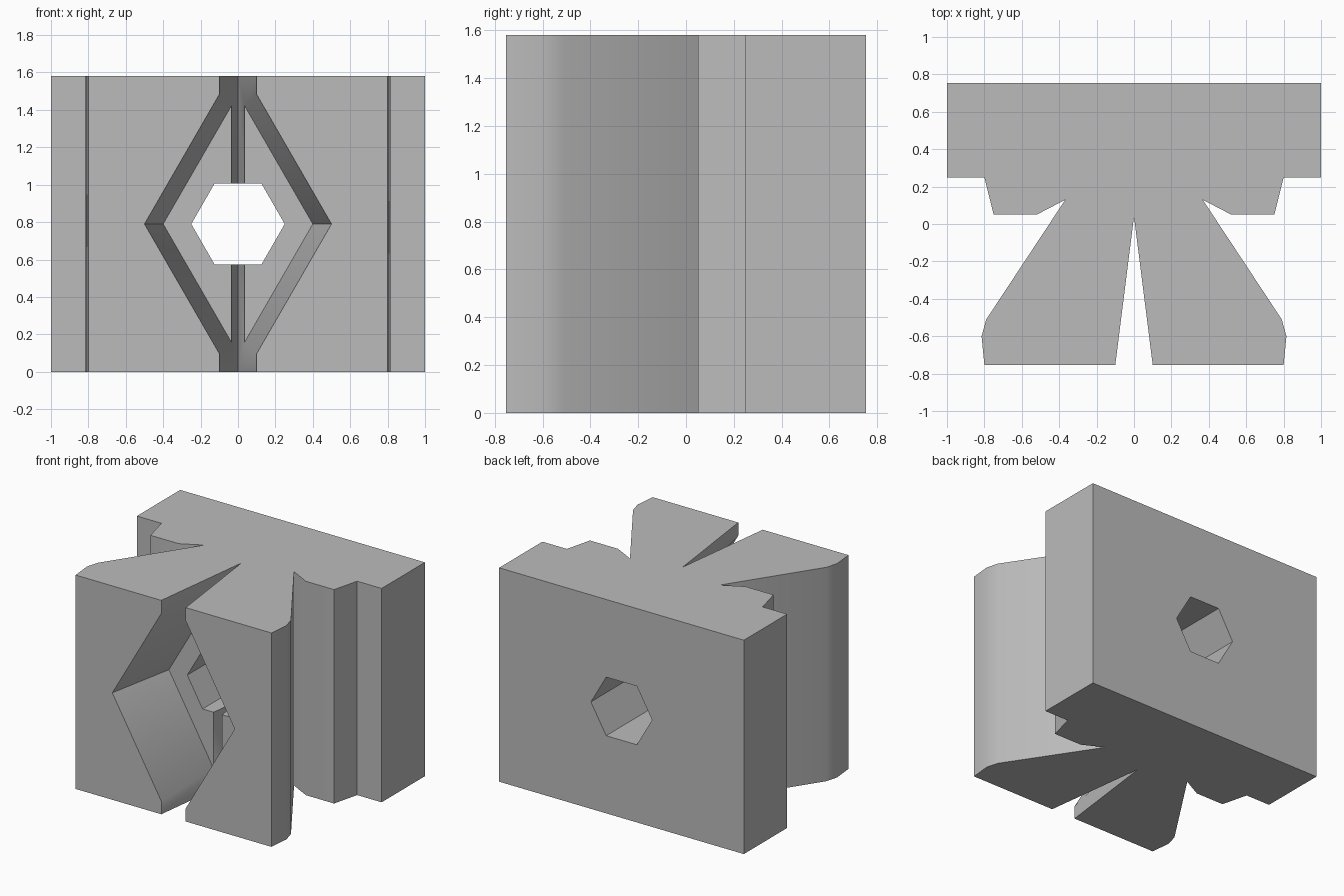
import bpy, bmesh, math

cube = bpy.data.objects.get("Cube")
if cube:
    bpy.data.objects.remove(cube, do_unlink=True)

HEIGHT, FRONT, BACK = 1.58, -0.753, 0.753
MID = HEIGHT / 2

grey = bpy.data.materials.new("plain grey")
grey.use_nodes = True
colour = (0.5, 0.5, 0.5, 1)
grey.diffuse_color = colour
grey.node_tree.nodes["Principled BSDF"].inputs["Base Color"].default_value = colour


def loft(name, ring_a, ring_b):
    """Solid between two matching rings of points."""
    bm = bmesh.new()
    a = [bm.verts.new(p) for p in ring_a]
    b = [bm.verts.new(p) for p in ring_b]
    bm.faces.new(a)
    bm.faces.new(b)
    for i in range(len(a)):
        j = (i + 1) % len(a)
        bm.faces.new((a[i], a[j], b[j], b[i]))
    bmesh.ops.recalc_face_normals(bm, faces=bm.faces)
    mesh = bpy.data.meshes.new(name)
    bm.to_mesh(mesh)
    bm.free()
    ob = bpy.data.objects.new(name, mesh)
    bpy.context.collection.objects.link(ob)
    ob.data.materials.append(grey)
    return ob


# Block: mirrored plan profile, from the slot's inner tip round to the back
half = [(0.1, FRONT), (0.8, FRONT), (0.815, -0.6), (0.79, -0.51),
        (0.42, 0.05), (0.367, 0.13), (0.52, 0.05), (0.75, 0.05),
        (0.8, 0.248), (1, 0.248), (1, BACK)]
plan = [(0, 0.04)] + half + [(-x, y) for x, y in reversed(half)]
block = loft("slotted_block", [(x, y, 0) for x, y in plan],
             [(x, y, HEIGHT) for x, y in plan])


# Diamond recess, narrowing towards its flat floor
def diamond(y, r):
    tall = r * math.sqrt(3)
    return [(r, y, MID), (0, y, MID + tall), (-r, y, MID), (0, y, MID - tall)]


floor = -0.235
taper = 0.1 / (floor - FRONT)
recess = loft("recess_cutter", diamond(FRONT - 0.1, 0.5 + 0.1 * taper),
              diamond(floor, 0.4))


# Hexagonal hole right through the block
def hexagon(y):
    return [(0.25 * math.cos(i * math.pi / 3), y,
             MID + 0.25 * math.sin(i * math.pi / 3)) for i in range(6)]


hole = loft("hole_cutter", hexagon(-1), hexagon(1))

bpy.ops.object.select_all(action="DESELECT")
block.select_set(True)
bpy.context.view_layer.objects.active = block
for cutter in (recess, hole):
    cutter.hide_render = True
    mod = block.modifiers.new(cutter.name, "BOOLEAN")
    mod.operation = "DIFFERENCE"
    mod.solver = "EXACT"
    mod.object = cutter
    bpy.ops.object.modifier_apply(modifier=mod.name)
    bpy.data.objects.remove(cutter, do_unlink=True)

# Soften only the shallow bends on the flanks
bpy.ops.object.shade_smooth_by_angle(angle=math.radians(30))
